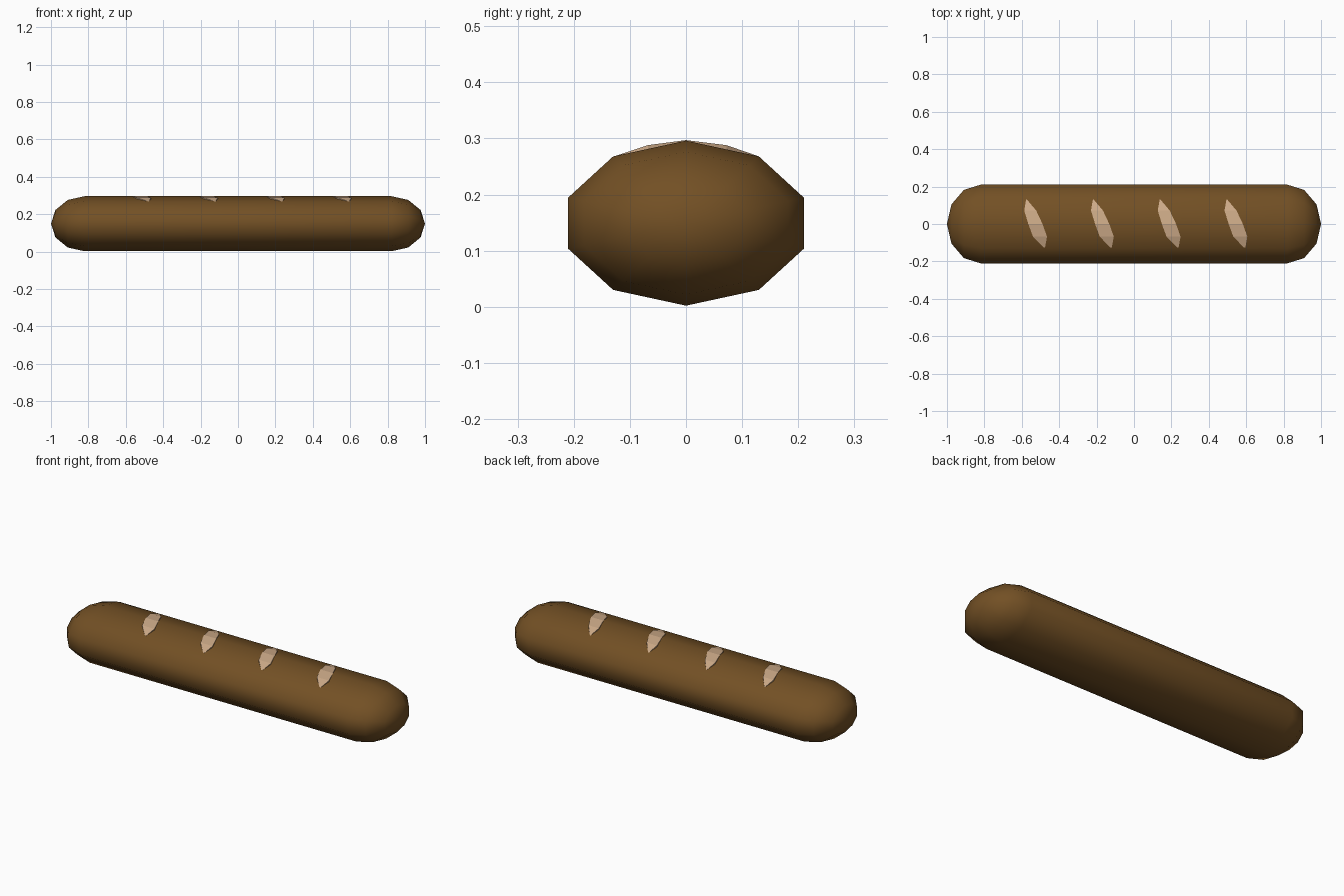
import bpy, math

if "Cube" in bpy.data.objects:
    bpy.data.objects.remove(bpy.data.objects["Cube"])

def material(name, rgb):
    m = bpy.data.materials.new(name)
    m.diffuse_color = (*rgb, 1)
    m.use_nodes = True
    m.node_tree.nodes["Principled BSDF"].inputs["Base Color"].default_value = m.diffuse_color
    return m

def build(name, verts, faces, mat, smooth):
    me = bpy.data.meshes.new(name)
    me.from_pydata(verts, [], faces)
    me.materials.append(mat)
    for p in me.polygons:
        p.use_smooth = smooth
    ob = bpy.data.objects.new(name, me)
    bpy.context.collection.objects.link(ob)
    return ob

crust = material("crust", (0.17, 0.08, 0.018))
crumb = material("crumb", (0.62, 0.41, 0.25))

# Loaf: ten-sided flattened tube with rounded ends
N, RY, RZ, ZC = 10, 0.221, 0.147, 0.149
rings = []
for side in (-1, 1):
    angles = (60, 30, 0) if side < 0 else (0, 30, 60)
    for a in angles:
        t = math.radians(a)
        rings.append((side * (0.82 + 0.18 * math.sin(t)), math.cos(t)))
verts = []
for x, s in rings:
    for i in range(N):
        b = math.pi / 2 + i * 2 * math.pi / N
        verts.append((x, s * RY * math.cos(b), ZC + s * RZ * math.sin(b)))
left, right = len(verts), len(verts) + 1
verts += [(-1, 0, ZC), (1, 0, ZC)]
faces = []
last = (len(rings) - 1) * N
for i in range(N):
    j = (i + 1) % N
    for r in range(len(rings) - 1):
        faces.append((r * N + i, r * N + j, (r + 1) * N + j, (r + 1) * N + i))
    faces.append((left, j, i))
    faces.append((right, last + i, last + j))
build("loaf", verts, faces, crust, True)

# Slashes: slanted raised strips, cross rows as (y, x_left, x_right, z)
rows = [(0.13, -0.052, -0.047, 0.268), (0.072, -0.062, 0.002, 0.288),
        (0.0, -0.040, 0.036, 0.297), (-0.068, -0.015, 0.060, 0.288),
        (-0.128, 0.044, 0.049, 0.268)]
n = len(rows)
for k in range(4):
    cx = -0.525 + 0.357 * k
    v = []
    for dz in (0, -0.03):
        for y, xl, xr, z in rows:
            v += [(cx + xl, y, z + dz), (cx + xr, y, z + dz)]
    f = []
    for r in range(n - 1):
        a, b = 2 * r, 2 * r + 2
        o = 2 * n
        f += [(a, b, b + 1, a + 1), (o + a, o + a + 1, o + b + 1, o + b),
              (a, o + a, o + b, b), (a + 1, b + 1, o + b + 1, o + a + 1)]
    e = 2 * n - 2
    f += [(0, 1, 2 * n + 1, 2 * n), (e, 2 * n + e, 2 * n + e + 1, e + 1)]
    build(f"slash_{k + 1}", v, f, crumb, False)
